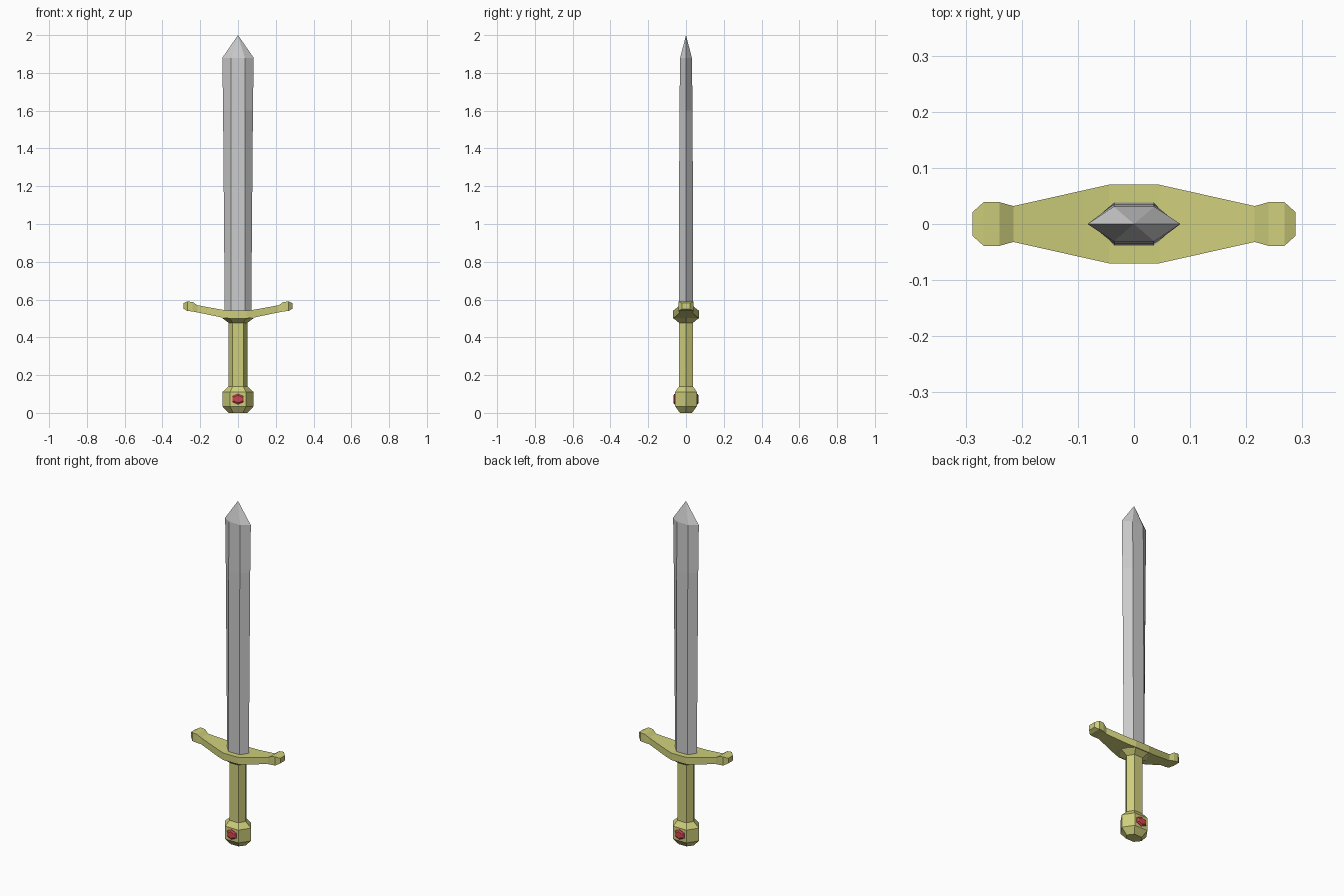
import bpy, bmesh

if "Cube" in bpy.data.objects:
    bpy.data.objects.remove(bpy.data.objects["Cube"])


def material(name, rgb):
    m = bpy.data.materials.new(name)
    m.diffuse_color = (*rgb, 1)
    m.use_nodes = True
    m.node_tree.nodes["Principled BSDF"].inputs["Base Color"].default_value = m.diffuse_color
    return m


gold = material("gold", (0.62, 0.62, 0.2))
red = material("red", (0.65, 0.06, 0.08))


def loft(name, rings, mat=None):
    """Join successive rings of points into a closed solid; a single point makes a tip."""
    bm = bmesh.new()
    rows = [[bm.verts.new(p) for p in r] for r in rings]
    for a, b in zip(rows, rows[1:]):
        n = len(a)
        for i in range(n):
            j = (i + 1) % n
            if len(b) == 1:
                bm.faces.new((a[i], a[j], b[0]))
            else:
                bm.faces.new((a[i], a[j], b[j], b[i]))
    for r in (rows[0], rows[-1]):
        if len(r) > 2:
            bm.faces.new(r)
    bmesh.ops.recalc_face_normals(bm, faces=bm.faces)
    me = bpy.data.meshes.new(name)
    bm.to_mesh(me)
    bm.free()
    ob = bpy.data.objects.new(name, me)
    bpy.context.collection.objects.link(ob)
    if mat:
        me.materials.append(mat)
    return ob


def hexagon(z, w, f, d):
    """Flattened hexagon: half width w, half flat width f, half depth d."""
    return [(w, 0, z), (f, d, z), (-f, d, z), (-w, 0, z), (-f, -d, z), (f, -d, z)]


# Blade, widening slightly towards a short point
loft("blade", [hexagon(0.51, 0.07, 0.036, 0.038),
               hexagon(1.60, 0.079, 0.036, 0.035),
               hexagon(1.88, 0.083, 0.036, 0.031),
               [(0, 0, 2.0)]])

# Grip with flared collar under the guard
loft("grip", [hexagon(0.12, 0.05, 0.028, 0.037),
              hexagon(0.477, 0.05, 0.028, 0.037),
              hexagon(0.503, 0.085, 0.045, 0.069)], gold)

# Pommel
loft("pommel", [hexagon(0.0, 0.05, 0.025, 0.032),
                hexagon(0.035, 0.083, 0.043, 0.058),
                hexagon(0.11, 0.083, 0.043, 0.058),
                hexagon(0.14, 0.05, 0.028, 0.037)], gold)

# Crossguard: x, half depth, bottom z, top z, mirrored to the other side
half = [(0.045, 0.070, 0.500, 0.541), (0.09, 0.060, 0.506, 0.547),
        (0.215, 0.032, 0.532, 0.570), (0.24, 0.039, 0.537, 0.587),
        (0.268, 0.039, 0.540, 0.590), (0.288, 0.021, 0.551, 0.581)]
sections = [(-x, y, a, b) for x, y, a, b in reversed(half)] + half
loft("crossguard", [[(x, -y, a), (x, y, a), (x, y, b), (x, -y, b)]
                    for x, y, a, b in sections], gold)


# Red gems on both faces of the pommel
def gem_ring(y, s):
    return [(s * x, y, 0.073 + s * z) for x, z in
            ((0, 0.028), (0.03, 0.015), (0.03, -0.015),
             (0, -0.028), (-0.03, -0.015), (-0.03, 0.015))]


for side, label in ((-1, "front"), (1, "back")):
    loft("gem_" + label, [gem_ring(side * 0.05, 1), gem_ring(side * 0.061, 1),
                          gem_ring(side * 0.067, 0.7)], red)
